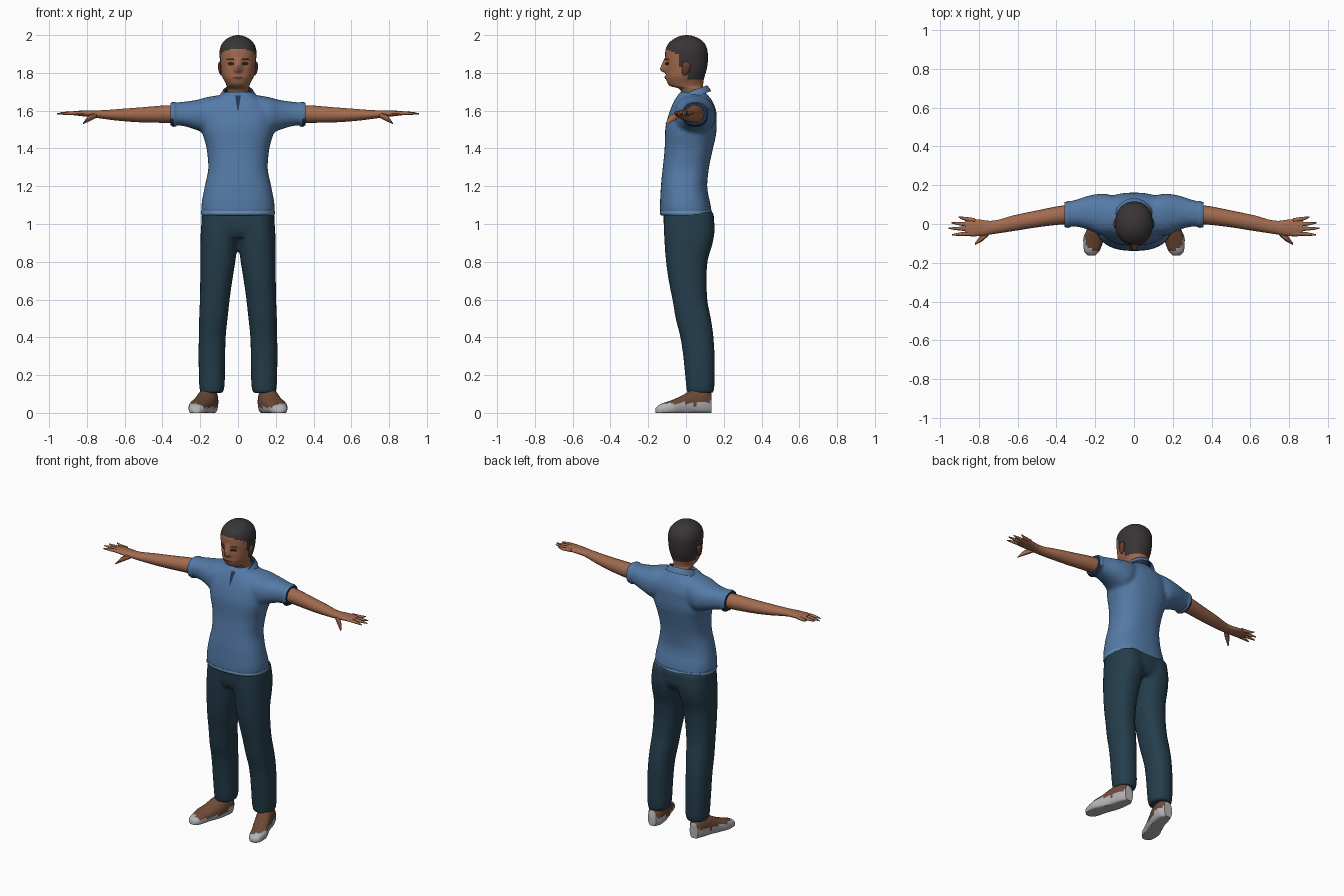
import bpy, bmesh, math
from mathutils import Vector
from mathutils.bvhtree import BVHTree

if "Cube" in bpy.data.objects:
    bpy.data.objects.remove(bpy.data.objects["Cube"])


def material(name, r, g, b):
    m = bpy.data.materials.new(name)
    m.diffuse_color = (r, g, b, 1)
    m.use_nodes = True
    m.node_tree.nodes["Principled BSDF"].inputs["Base Color"].default_value = m.diffuse_color
    return m


SKIN = material("skin", 0.36, 0.145, 0.076)
DARK_SKIN = material("dark_skin", 0.14, 0.05, 0.027)
HAIR = material("hair_black", 0.042, 0.035, 0.037)
SHIRT = material("shirt_blue", 0.089, 0.195, 0.385)
TRIM = material("light_blue", 0.125, 0.26, 0.45)
NAVY = material("navy", 0.014, 0.036, 0.08)
TROUSER = material("trouser_teal", 0.018, 0.047, 0.070)
SHOE = material("shoe_brown", 0.15, 0.068, 0.038)
SOLE = material("shoe_grey", 0.45, 0.45, 0.46)
EYE = material("eye_dark", 0.026, 0.013, 0.009)


def smooth_keys(keys, sub):
    """Monotone cubic interpolation of key rows (t, a0, a1, b0, b1)."""
    n = len(keys)
    sec = [[(q[c] - p[c]) / (q[0] - p[0]) for c in range(1, 5)] for p, q in zip(keys, keys[1:])]
    tan = [sec[0]]
    for s, u in zip(sec, sec[1:]):
        tan.append([2 * a * b / (a + b) if a * b > 0 else 0 for a, b in zip(s, u)])
    tan.append(sec[-1])
    rows = []
    for i in range(n - 1):
        h = keys[i + 1][0] - keys[i][0]
        for k in range(sub):
            u = k / sub
            row = [keys[i][0] + u * h]
            for c in range(4):
                row.append((2*u**3 - 3*u*u + 1) * keys[i][c + 1] + (u**3 - 2*u*u + u) * h * tan[i][c]
                           + (3*u*u - 2*u**3) * keys[i + 1][c + 1] + (u**3 - u*u) * h * tan[i + 1][c])
            rows.append(row)
    rows.append(list(keys[-1]))
    return rows


def loft(bm, axis, keys, sides=20, sub=3, power=2.0):
    """Skin rounded cross-sections along an axis and cap both ends."""
    rings = []
    for t, a0, a1, b0, b1 in smooth_keys(keys, sub):
        ring = []
        for i in range(sides):
            w = 2 * math.pi * i / sides
            c, s = math.cos(w), math.sin(w)
            a = (a0 + a1) / 2 + (a1 - a0) / 2 * math.copysign(abs(c) ** (2 / power), c)
            b = (b0 + b1) / 2 + (b1 - b0) / 2 * math.copysign(abs(s) ** (2 / power), s)
            ring.append(bm.verts.new({'x': (t, a, b), 'y': (a, t, b), 'z': (a, b, t)}[axis]))
        rings.append(ring)
    for r, q in zip(rings, rings[1:]):
        for i in range(sides):
            j = (i + 1) % sides
            bm.faces.new((r[i], r[j], q[j], q[i]))
    bm.faces.new(rings[0])
    bm.faces.new(rings[-1])


def finish(name, bm, mats, mirror=False, rule=None, fuse=False):
    bmesh.ops.recalc_face_normals(bm, faces=bm.faces)
    for f in bm.faces:
        f.smooth = True
        if rule:
            f.material_index = rule(f.calc_center_median())
    me = bpy.data.meshes.new(name)
    bm.to_mesh(me)
    bm.free()
    for m in mats:
        me.materials.append(m)
    me.set_sharp_from_angle(angle=math.radians(50))
    ob = bpy.data.objects.new(name, me)
    bpy.context.scene.collection.objects.link(ob)
    if mirror:
        mod = ob.modifiers.new("mirror", 'MIRROR')
        mod.use_mirror_merge = False
    if fuse:
        mod = ob.modifiers.new("fuse", 'REMESH')
        mod.mode = 'VOXEL'
        mod.voxel_size = 0.01
        mod.use_smooth_shade = True
        mod = ob.modifiers.new("soften", 'SMOOTH')
        mod.factor, mod.iterations = 0.5, 5
    return ob


# Polo shirt: torso and both sleeves fused together
bm = bmesh.new()
loft(bm, 'z', [(z, -r, r, y0, y1) for z, r, y0, y1 in [
    (1.05, .192, -.134, .136), (1.08, .195, -.138, .134), (1.2, .176, -.133, .112),
    (1.3, .157, -.123, .122), (1.4, .166, -.113, .143), (1.5, .19, -.11, .162),
    (1.58, .19, -.092, .162), (1.64, .155, -.068, .146), (1.68, .1, -.045, .118),
    (1.7, .07, -.03, .1)]], 40, 3, 2.4)
sleeve = [(.08, -.06, .14, 1.5, 1.685), (.16, -.06, .157, 1.475, 1.673), (.22, -.036, .15, 1.498, 1.657),
          (.3, -.014, .125, 1.52, 1.646), (.352, -.016, .112, 1.524, 1.642)]
loft(bm, 'x', sleeve, 24, 3, 2.3)
loft(bm, 'x', [(-k[0],) + k[1:] for k in sleeve], 24, 3, 2.3)
shirt = finish("shirt", bm, [SHIRT], fuse=True)

# Shirt hem and sleeve cuffs
bm = bmesh.new()
loft(bm, 'z', [(1.046, -.192, .192, -.132, .138), (1.056, -.197, .197, -.139, .142),
               (1.068, -.195, .195, -.137, .137)], 40, 2, 2.4)
finish("shirt_hem", bm, [TRIM])
bm = bmesh.new()
loft(bm, 'x', [(.325, -.014, .116, 1.518, 1.643), (.34, -.02, .118, 1.514, 1.647),
               (.358, -.016, .112, 1.524, 1.641)], 20, 2, 2.3)
finish("sleeve_cuff", bm, [SHIRT, NAVY], mirror=True,
       rule=lambda c: int(c.x > .355 or (c.x > .34 and c.z < 1.56)))

# Folded collar, open at the front
bm = bmesh.new()
rows = []
for r, dz in [(.064, -.035), (.068, .0), (.078, .003), (.094, -.022), (.1, -.036)]:
    row = []
    for i in range(25):
        a = math.radians(22 + 316 * i / 24)
        y = .038 - r * .95 * math.cos(a)
        tip = .018 * max(0, math.cos(a)) if dz < -.02 and r > .08 else 0
        row.append(bm.verts.new((r * math.sin(a), y, 1.705 + .36 * (y - .038) + dz - tip)))
    rows.append(row)
for r, q in zip(rows, rows[1:]):
    for i in range(24):
        bm.faces.new((r[i], r[i + 1], q[i + 1], q[i]))
finish("collar", bm, [SHIRT, NAVY],
       rule=lambda c: int(math.hypot(c.x, c.y - .038) < .074 or (c.y < -.005 and c.z < 1.68 and abs(c.x) > .05)))

# Trousers: legs and hips fused together
bm = bmesh.new()
leg = [(.105, .08, .2, .005, .146), (.15, .07, .206, 0, .151), (.3, .068, .209, -.015, .151),
       (.4, .065, .208, -.03, .146), (.5, .055, .206, -.055, .132), (.6, .044, .202, -.072, .113),
       (.7, .03, .2, -.092, .108), (.8, .014, .199, -.106, .114), (.9, 0, .199, -.114, .142),
       (.97, -.01, .197, -.117, .152), (1.06, -.01, .187, -.117, .146)]
loft(bm, 'z', leg, 24, 3, 2.3)
loft(bm, 'z', [(k[0], -k[2], -k[1], k[3], k[4]) for k in leg], 24, 3, 2.3)
loft(bm, 'z', [(.93, -.17, .17, -.1, .125), (.98, -.195, .195, -.117, .148),
               (1.06, -.192, .192, -.12, .148)], 36, 3, 2.5)
finish("trousers", bm, [TROUSER], fuse=True)

# Shoes with pale sole, toe and heel
bm = bmesh.new()
loft(bm, 'y', [(-.162, .2, .238, -.005, .025), (-.14, .178, .258, -.012, .044), (-.08, .155, .262, -.015, .066),
               (-.02, .13, .24, -.015, .092), (.04, .11, .218, -.015, .125), (.1, .104, .2, -.015, .13),
               (.136, .122, .182, -.005, .1)], 24, 4, 2.4)
for v in bm.verts:
    v.co.z = max(0, v.co.z)
finish("shoe", bm, [SHOE, SOLE], mirror=True,
       rule=lambda c: int(c.z < .03 or c.y < -.135 or (c.y > .05 and c.z < .06)
                          or (c.x > .215 and c.z < .05)))

# Bare arms with palm, fingers and thumb
bm = bmesh.new()
loft(bm, 'x', [(.3, .002, .102, 1.535, 1.63), (.37, -.002, .095, 1.535, 1.629), (.5, -.017, .07, 1.537, 1.619),
               (.62, -.036, .045, 1.545, 1.61), (.74, -.054, .016, 1.56, 1.602), (.79, -.062, .022, 1.567, 1.602),
               (.84, -.064, .026, 1.572, 1.6), (.872, -.054, .018, 1.576, 1.597)], 18, 3)
for y, tip_x, tip_y, tip_z in [(.018, .905, .036, 1.594), (-.004, .942, .006, 1.588),
                               (-.026, .957, -.022, 1.584), (-.048, .94, -.056, 1.582)]:
    loft(bm, 'x', [(.82, y - .012, y + .012, 1.577, 1.598),
                   ((.84 + tip_x) / 2, (y + tip_y) / 2 - .01, (y + tip_y) / 2 + .01, 1.577, 1.596),
                   (tip_x, tip_y - .003, tip_y + .003, tip_z - .003, tip_z + .003)], 8, 2)
loft(bm, 'x', [(.75, -.06, -.025, 1.562, 1.59), (.785, -.09, -.05, 1.545, 1.58),
               (.82, -.108, -.098, 1.528, 1.536)], 8, 3)
finish("arm", bm, [SKIN], mirror=True)

# Head and neck, with nose and eye sockets pushed into the surface
bm = bmesh.new()
loft(bm, 'z', [(z, -r, r, y0, y1) for z, r, y0, y1 in [
    (1.62, .062, -.02, .1), (1.7, .056, -.026, .096), (1.718, .058, -.04, .092), (1.73, .06, -.084, .09),
    (1.75, .068, -.1, .092), (1.78, .083, -.106, .098), (1.82, .091, -.107, .11), (1.87, .096, -.11, .116),
    (1.91, .098, -.11, .115), (1.945, .09, -.1, .105), (1.97, .072, -.078, .085), (1.988, .047, -.05, .057),
    (1.997, .022, -.022, .03), (2.0, .006, -.004, .012)]], 56, 4, 2.15)
for v in bm.verts:
    x, y, z = v.co
    if y < -.03:
        rise = (1.885 - z) / .07 if z > 1.815 else (z - 1.797) / .018
        v.co.y -= .034 * max(0, rise) * max(0, 1 - (x / .024) ** 2)
        v.co.y += .008 * math.exp(-((abs(x) - .04) / .016) ** 2 - ((z - 1.85) / .014) ** 2)
        v.co.y -= .005 * math.exp(-(x / .025) ** 2 - ((z - 1.776) / .01) ** 2)


def hair_rule(c):
    if c.y < -.035:
        return int(c.z > 1.895 - .45 * (c.y + .035))
    if c.y < .012:
        return int(c.z > 1.835)
    return int(c.z > 1.765)


head = finish("head", bm, [SKIN, HAIR], rule=hair_rule)

# Ears
bm = bmesh.new()
loft(bm, 'z', [(1.785, .084, .09, -.014, .0), (1.8, .084, .1, -.02, .012), (1.83, .086, .106, -.022, .024),
               (1.85, .088, .105, -.016, .022), (1.86, .09, .096, -.006, .01)], 12, 2)
finish("ear", bm, [DARK_SKIN], mirror=True)

# Thin painted plates laid on the surface below
bpy.context.view_layer.update()
depsgraph = bpy.context.evaluated_depsgraph_get()


def plate(name, target, mat, x, z, w, h, taper=1.0, mirror=False):
    tree = BVHTree.FromObject(target, depsgraph)
    bm = bmesh.new()
    bmesh.ops.create_grid(bm, x_segments=6, y_segments=4, size=1)
    for v in bm.verts:
        u, t = v.co.x, v.co.y
        px = x + u * w / 2 * (taper + (1 - taper) * (t + 1) / 2)
        pz = z + t * h / 2 * (1 if taper != 1 else 1 - .5 * u * u)
        hit = tree.ray_cast(Vector((px, -1, pz)), Vector((0, 1, 0)))[0]
        v.co = (px, (hit.y if hit else -.1) - .003, pz)
    finish(name, bm, [mat], mirror=mirror)


plate("eye", head, EYE, .038, 1.848, .034, .018, mirror=True)
plate("eyebrow", head, EYE, .04, 1.872, .044, .009, mirror=True)
plate("mouth", head, DARK_SKIN, 0, 1.775, .052, .014)
plate("placket", shirt, NAVY, 0, 1.64, .03, .08, taper=.15)
